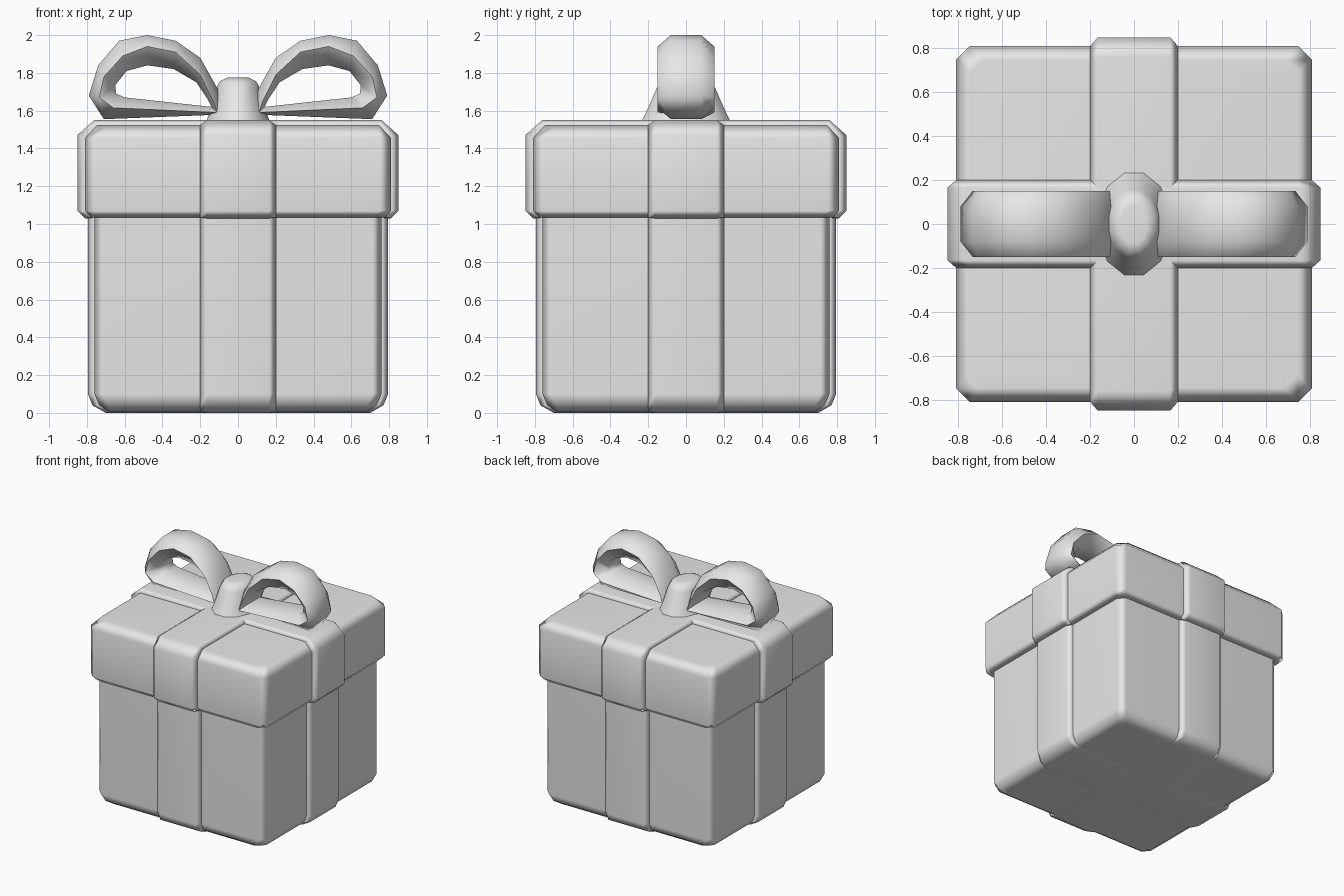
import bpy, bmesh, math

cube = bpy.data.objects.get("Cube")
if cube:
    bpy.data.objects.remove(cube, do_unlink=True)

grey = bpy.data.materials.new("light grey")
grey.use_nodes = True
COLOUR = (0.8, 0.8, 0.8, 1)
grey.diffuse_color = COLOUR
grey.node_tree.nodes["Principled BSDF"].inputs["Base Color"].default_value = COLOUR


def loft(name, rings, closed=False, angle=50):
    """Skin a row of equal-length rings; cap the ends unless it closes on itself."""
    bm = bmesh.new()
    rows = [[bm.verts.new(p) for p in ring] for ring in rings]
    n = len(rows[0])
    pairs = list(zip(rows, rows[1:])) + ([(rows[-1], rows[0])] if closed else [])
    for a, b in pairs:
        for i in range(n):
            j = (i + 1) % n
            bm.faces.new((a[i], a[j], b[j], b[i]))
    if not closed:
        bm.faces.new(rows[0])
        bm.faces.new(rows[-1])
    bmesh.ops.recalc_face_normals(bm, faces=bm.faces)
    mesh = bpy.data.meshes.new(name)
    bm.to_mesh(mesh)
    bm.free()
    mesh.materials.append(grey)
    obj = bpy.data.objects.new(name, mesh)
    bpy.context.collection.objects.link(obj)
    bpy.ops.object.select_all(action='DESELECT')
    obj.select_set(True)
    bpy.context.view_layer.objects.active = obj
    bpy.ops.object.shade_smooth_by_angle(angle=math.radians(angle))
    weighted = obj.modifiers.new("even shading", 'WEIGHTED_NORMAL')
    weighted.keep_sharp = True
    return obj


def square(half, chamfer, z):
    """Square plan with cut corners."""
    h, c = half, half - chamfer
    return [(h, -c, z), (h, c, z), (c, h, z), (-c, h, z),
            (-h, c, z), (-h, -c, z), (-c, -h, z), (c, -h, z)]


def bevelled_box(name, levels, chamfer):
    return loft(name, [square(h, chamfer, z) for h, z in levels])


def band(name, outer, inner, turned):
    """Raised ribbon around a box, with sloping edges down to the box surface."""
    rings = []
    for y, side in ((-0.20, inner), (-0.165, outer), (0.165, outer), (0.20, inner)):
        outline = [(x, z) for x, z in side] + [(-x, z) for x, z in reversed(side)]
        rings.append([(-y, x, z) if turned else (x, y, z) for x, z in outline])
    return loft(name, rings)


# Box and lid
body = [(0.68, 0.005), (0.735, 0.04), (0.76, 0.1), (0.76, 1.06)]
lid = [(0.78, 1.035), (0.81, 1.07), (0.81, 1.455), (0.745, 1.525)]
bevelled_box("box_body", body, 0.05)
bevelled_box("box_lid", lid, 0.06)

# Ribbons crossing both ways
body_ribbon = [(0.70, 0.0), (0.77, 0.04), (0.795, 0.1), (0.795, 1.06)]
lid_ribbon = [(0.81, 1.03), (0.85, 1.07), (0.85, 1.47), (0.76, 1.55)]
for label, turned in (("side", False), ("front", True)):
    band(label + "_body_ribbon", body_ribbon, body, turned)
    band(label + "_lid_ribbon", lid_ribbon, lid, turned)

# Bow loops: outer crown, sharp rim and inner crown of a lens-shaped strip
crown = [(0.07, 1.58), (0.11, 1.72), (0.20, 1.88), (0.33, 1.97), (0.48, 2.0),
         (0.63, 1.97), (0.74, 1.84), (0.79, 1.68), (0.71, 1.555)]
rim = [(0.11, 1.59), (0.13, 1.65), (0.20, 1.79), (0.33, 1.91), (0.48, 1.94),
       (0.61, 1.89), (0.71, 1.78), (0.735, 1.67), (0.66, 1.615)]
inside = [(0.14, 1.62), (0.16, 1.66), (0.22, 1.75), (0.34, 1.82), (0.48, 1.84),
          (0.59, 1.81), (0.65, 1.735), (0.645, 1.69), (0.60, 1.67)]
for label, s in (("left", 1), ("right", -1)):
    rings = []
    for c, r, i in zip(crown, rim, inside):
        section = ((c, -0.08), (c, 0.08), (r, 0.15), (i, 0.08), (i, -0.08), (r, -0.15))
        rings.append([(s * p[0], y, p[1]) for p, y in section])
    loft(label + "_bow_loop", rings, closed=True, angle=55)

# Knot: oval flared skirt with a rounded top
turns = [math.tau * (k + 0.5) / 12 for k in range(12)]
levels = [(0.175, 0.245, 1.54), (0.145, 0.205, 1.62), (0.12, 0.16, 1.72),
          (0.10, 0.135, 1.755), (0.06, 0.09, 1.775)]
loft("bow_knot", [[(rx * math.cos(t), ry * math.sin(t), z) for t in turns]
                  for rx, ry, z in levels], angle=60)
